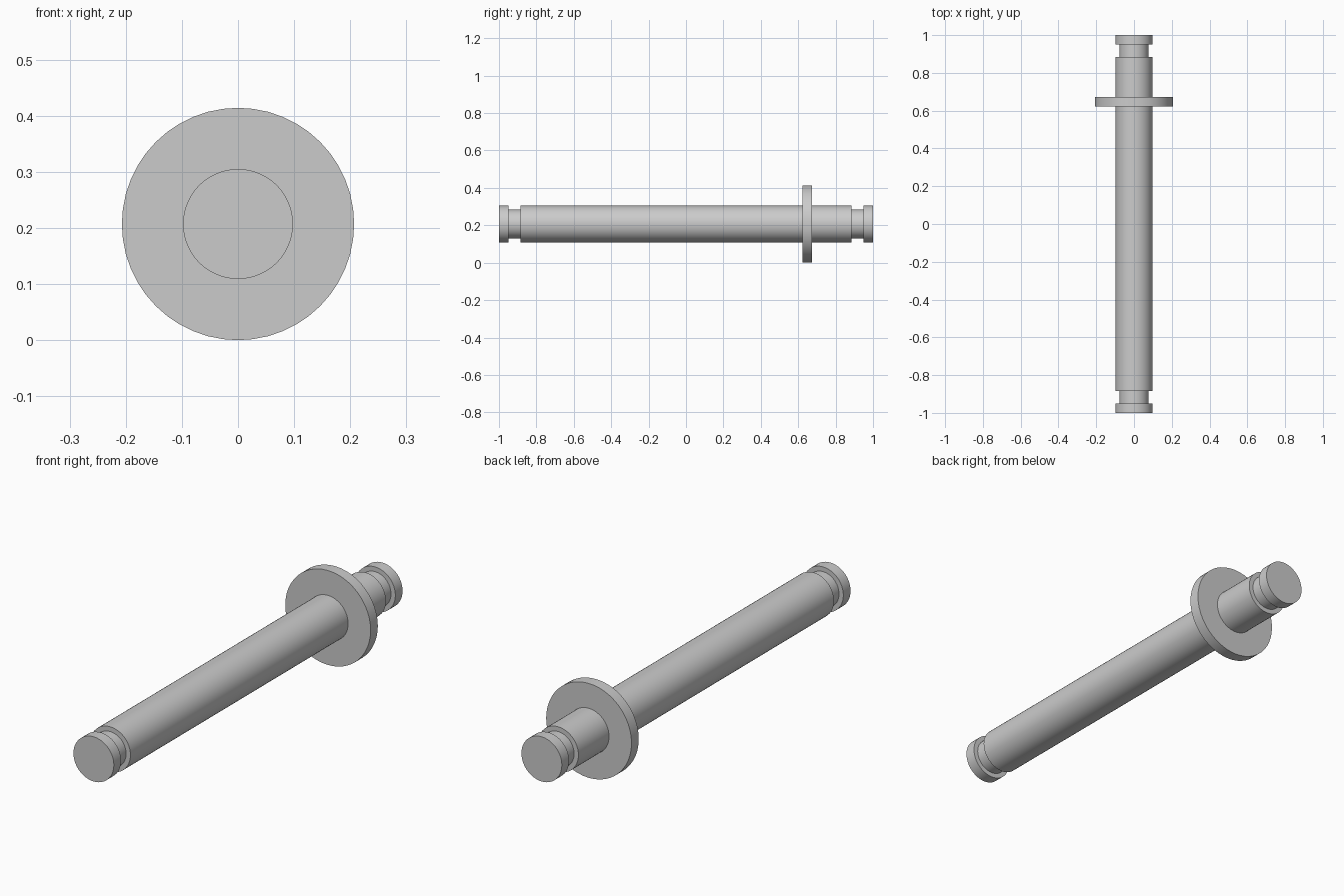
import bpy
import bmesh
import math
from mathutils import Matrix, Vector

cube = bpy.data.objects.get("Cube")
if cube:
    bpy.data.objects.remove(cube, do_unlink=True)

SIDES = 48
AXIS_Z = 0.207
SHAFT_R, GROOVE_R, FLANGE_R = 0.098, 0.077, 0.207

steel = bpy.data.materials.new("grey steel")
steel.use_nodes = True
colour = (0.6, 0.6, 0.6, 1)
steel.diffuse_color = colour
steel.node_tree.nodes["Principled BSDF"].inputs["Base Color"].default_value = colour


def lathe(name, profile):
    """Spin a (radius, y) profile around the pin's lengthwise axis."""
    bm = bmesh.new()
    verts = [bm.verts.new((r, y, 0)) for r, y in profile]
    edges = [bm.edges.new(pair) for pair in zip(verts, verts[1:])]
    bmesh.ops.spin(bm, geom=verts + edges, cent=(0, 0, 0), axis=(0, 1, 0),
                   angle=math.tau, steps=SIDES, use_duplicate=False)
    bmesh.ops.remove_doubles(bm, verts=bm.verts, dist=0.0001)
    bmesh.ops.recalc_face_normals(bm, faces=bm.faces)
    mesh = bpy.data.meshes.new(name)
    bm.to_mesh(mesh)
    bm.free()
    mesh.materials.append(steel)
    obj = bpy.data.objects.new(name, mesh)
    obj.location.z = AXIS_Z
    bpy.context.collection.objects.link(obj)
    bpy.ops.object.select_all(action="DESELECT")
    obj.select_set(True)
    bpy.context.view_layer.objects.active = obj
    bpy.ops.object.shade_smooth_by_angle(angle=math.radians(30))
    return obj


# Half of the symmetric shaft: end head, retaining-ring groove, body
half = [(0, 1), (SHAFT_R, 1), (SHAFT_R, 0.95), (GROOVE_R, 0.95),
        (GROOVE_R, 0.885), (SHAFT_R, 0.885)]
mirrored = [(r, -y) for r, y in reversed(half)]

# Collar near the back end, stepped out of the body
collar = [(SHAFT_R, 0.673), (FLANGE_R, 0.673), (FLANGE_R, 0.623), (SHAFT_R, 0.623)]

lathe("flanged_pin", half + collar + mirrored)
